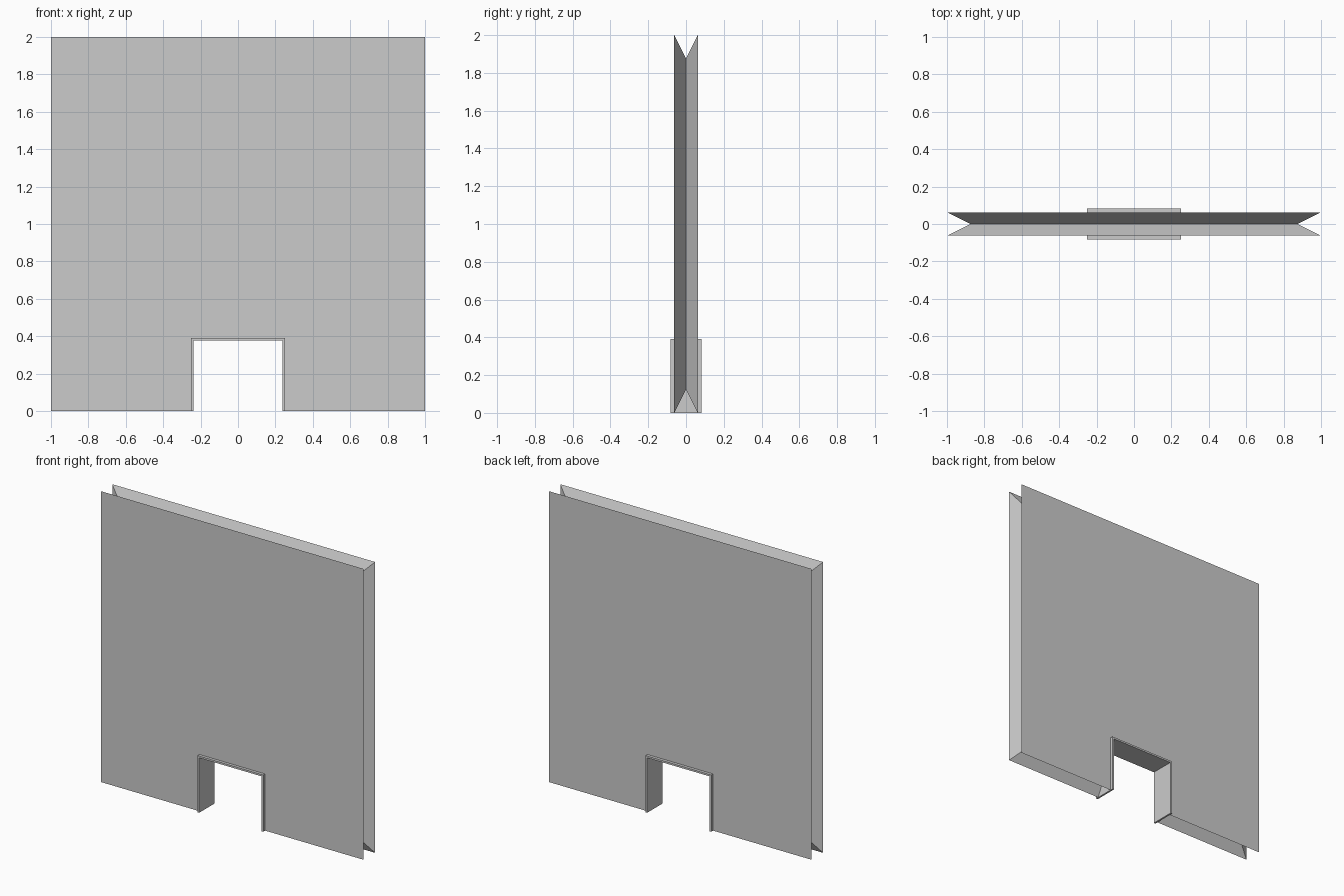
import bpy, bmesh

if "Cube" in bpy.data.objects:
    bpy.data.objects.remove(bpy.data.objects["Cube"])


def loft(name, loops):
    """Skin (x, z) outlines placed at successive y values, capping both ends."""
    bm = bmesh.new()
    rings = [[bm.verts.new((x, y, z)) for x, z in pts] for y, pts in loops]
    n = len(rings[0])
    for a, b in zip(rings, rings[1:]):
        for i in range(n):
            j = (i + 1) % n
            bm.faces.new((a[i], a[j], b[j], b[i]))
    bm.faces.new(rings[0])
    bm.faces.new(rings[-1][::-1])
    bmesh.ops.recalc_face_normals(bm, faces=bm.faces)
    mesh = bpy.data.meshes.new(name)
    bm.to_mesh(mesh)
    bm.free()
    obj = bpy.data.objects.new(name, mesh)
    bpy.context.collection.objects.link(obj)
    return obj


def arch(half_w, bottom, top, open_w, open_h):
    """Rectangle outline with a doorway cut from its lower edge."""
    right = [(open_w, open_h), (open_w, bottom), (half_w, bottom), (half_w, top)]
    return right + [(-x, z) for x, z in reversed(right)]


OPEN_W, OPEN_H = 0.25, 0.39
T = 0.0625

# Wall slab with V-shaped groove around its outer edges
outer = arch(1.0, 0.0, 2.0, OPEN_W, OPEN_H)
groove = arch(0.875, 0.125, 1.875, OPEN_W, OPEN_H)
loft("wall_panel", [(-T, outer), (0.0, groove), (T, outer)])

# Thin frame lining the opening, slightly proud of the wall
frame = arch(OPEN_W, 0.0, OPEN_H, OPEN_W - 0.0125, OPEN_H - 0.0125)
loft("opening_frame", [(-0.0825, frame), (0.0825, frame)])
